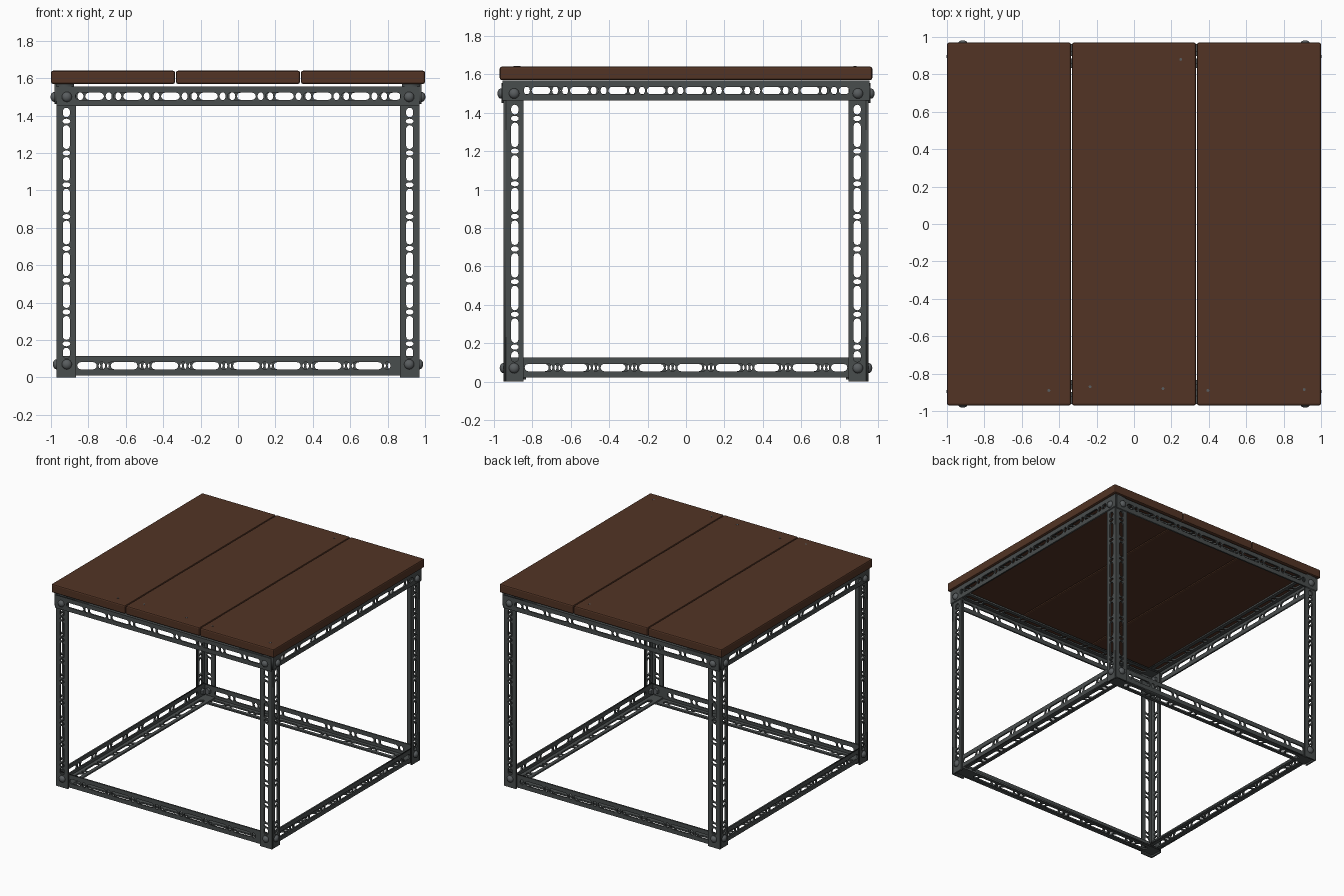
import bpy, bmesh, math
from mathutils import Vector, Matrix

if "Cube" in bpy.data.objects:
    bpy.data.objects.remove(bpy.data.objects["Cube"], do_unlink=True)


def material(name, rgb, rough):
    m = bpy.data.materials.new(name)
    m.use_nodes = True
    m.diffuse_color = (*rgb, 1)
    node = next(n for n in m.node_tree.nodes if n.type == 'BSDF_PRINCIPLED')
    node.inputs["Base Color"].default_value = (*rgb, 1)
    node.inputs["Roughness"].default_value = rough
    return m


WOOD = material("brown wood", (0.085, 0.034, 0.018), 0.7)
STEEL = material("dark grey steel", (0.066, 0.074, 0.074), 0.6)
BOLT = material("grey bolt", (0.1, 0.11, 0.115), 0.5)
T = 0.012      # sheet thickness
W = 0.105      # flange width
X, Y, Z = Vector((1, 0, 0)), Vector((0, 1, 0)), Vector((0, 0, 1))


def add_object(name, bm, mat):
    mesh = bpy.data.meshes.new(name)
    bm.to_mesh(mesh)
    bm.free()
    mesh.materials.append(mat)
    ob = bpy.data.objects.new(name, mesh)
    bpy.context.collection.objects.link(ob)
    return ob


def stadium(a, b, r):
    """Outline of a round-ended slot from a to b."""
    arc = [math.pi * (i / 6 - 0.5) for i in range(7)]
    right = [(b - r + r * math.cos(t), r * math.sin(t)) for t in arc]
    left = [(a + r - r * math.cos(t), -r * math.sin(t)) for t in arc]
    return right + left


def oval(c, ru, rv):
    steps = [math.tau * i / 12 for i in range(12)]
    return [(c + ru * math.cos(t), rv * math.sin(t)) for t in steps]


def flange(length, width, pitch, offset, limit):
    """Flat perforated strip: long slots alternating with small ovals."""
    h, w = length / 2, width / 2
    loops = [[(-h, -w), (h, -w), (h, w), (-h, w)]]
    for k in range(-6, 7):
        mid = offset + k * pitch
        a = max(mid - 0.375 * pitch, -limit)
        b = min(mid + 0.375 * pitch, limit)
        if b - a > 0.05:
            loops.append(stadium(a, b, 0.019))
        c = mid + pitch / 2
        if abs(c) < limit - 0.02:
            loops.append(oval(c, 0.08 * pitch, 0.021))
    cu = bpy.data.curves.new("strip", 'CURVE')
    cu.dimensions = '2D'
    cu.fill_mode = 'BOTH'
    cu.extrude = T / 2
    for pts in loops:
        s = cu.splines.new('POLY')
        s.points.add(len(pts) - 1)
        for p, (u, v) in zip(s.points, pts):
            p.co = (u, v, 0, 1)
        s.use_cyclic_u = True
    ob = bpy.data.objects.new("strip", cu)
    bpy.context.collection.objects.link(ob)
    deps = bpy.context.evaluated_depsgraph_get()
    mesh = bpy.data.meshes.new_from_object(ob.evaluated_get(deps))
    bpy.data.objects.remove(ob, do_unlink=True)
    bpy.data.curves.remove(cu)
    return mesh


def angle_bar(name, corner, u, v, w, length, pitch, offset, limit):
    """Slotted angle: one flange runs along v, the other along w."""
    bm = bmesh.new()
    for along, normal, start in ((v, w, 0), (w, v, T)):
        mesh = flange(length, W - start, pitch, offset, limit)
        centre = corner + along * (W + start) / 2 + normal * T / 2
        m = Matrix((u, along, normal)).transposed().to_4x4()
        m.translation = centre
        mesh.transform(m)
        bm.from_mesh(mesh)
        bpy.data.meshes.remove(mesh)
    bmesh.ops.remove_doubles(bm, verts=bm.verts, dist=1e-5)
    bmesh.ops.recalc_face_normals(bm, faces=bm.faces)
    add_object(name, bm, STEEL)


def bolt(name, point, out):
    """Domed head outside, hexagonal nut inside."""
    rot = out.to_track_quat('Z', 'Y').to_matrix().to_4x4()
    base = Matrix.Translation(point) @ rot
    bm = bmesh.new()
    bmesh.ops.create_uvsphere(bm, u_segments=16, v_segments=8, radius=0.027,
                              matrix=base @ Matrix.Diagonal((1, 1, 0.75, 1)))
    bmesh.ops.create_cone(bm, cap_ends=True, segments=6, radius1=0.025, radius2=0.025, depth=0.02,
                          matrix=base @ Matrix.Translation((0, 0, -2 * T - 0.01)))
    ob = add_object(name, bm, BOLT)
    bpy.context.view_layer.objects.active = ob
    bpy.ops.object.select_all(action='DESELECT')
    ob.select_set(True)
    bpy.ops.object.shade_smooth_by_angle(angle=math.radians(35))


# Legs with bolts at top and bottom
for sx, xs in ((-1, "right"), (1, "left")):
    for sy, ys in ((-1, "front"), (1, "back")):
        tag = f"{ys}_{xs}"
        angle_bar(f"{tag}_leg", Vector((sx * 0.97, sy * 0.95, 0.772)), Z, -sx * X, -sy * Y,
                  1.544, 0.17, 0.003, 0.67)
        for z, lvl, lift in ((0.07, "bottom", 0), (1.5, "top", T)):
            bolt(f"{tag}_{lvl}_end_bolt", Vector((sx * 0.915, sy * (0.95 + lift), z)), sy * Y)
            bolt(f"{tag}_{lvl}_side_bolt", Vector((sx * (0.97 + lift), sy * 0.895, z)), sx * X)

# Top rails wrap outside the legs, bottom rails sit inside them
for s, ys, xs in ((-1, "front", "right"), (1, "back", "left")):
    shift = 0.045 + s * 0.026
    angle_bar(f"{ys}_top_rail", Vector((0, s * (0.95 + T), 1.556)), X, -Z, -s * Y,
              1.94, 0.203, shift, 0.87)
    angle_bar(f"{xs}_top_rail", Vector((s * (0.97 + T), 0, 1.568)), Y, -Z, -s * X,
              1.91, 0.2, shift, 0.85)
    angle_bar(f"{ys}_bottom_rail", Vector((0, s * (0.95 - T), 0.01)), X, Z, -s * Y,
              1.91, 0.218, 0.045 + s * 0.01, 0.86)
    angle_bar(f"{xs}_bottom_rail", Vector((s * (0.97 - T), 0, 0.02)), Y, Z, -s * X,
              1.85, 0.2, 0.02 + s * 0.01, 0.84)

# Three table boards with softened edges
for i, name in enumerate(("right_board", "middle_board", "left_board")):
    bm = bmesh.new()
    size = Matrix.Diagonal((0.663, 1.94, 0.07, 1))
    bmesh.ops.create_cube(bm, size=1, matrix=Matrix.Translation(((i - 1) * 0.6685, 0, 1.605)) @ size)
    ob = add_object(name, bm, WOOD)
    mod = ob.modifiers.new("soft edges", 'BEVEL')
    mod.width = 0.01
    mod.segments = 2

# Small screw tips flush with the boards
tips = ((-0.455, -0.89), (-0.235, -0.87), (0.155, -0.88), (0.395, -0.89), (0.91, -0.885), (0.25, 0.88))
for i, (x, y) in enumerate(tips):
    bm = bmesh.new()
    bmesh.ops.create_cone(bm, cap_ends=True, segments=8, radius1=0.008, radius2=0.008, depth=0.006,
                          matrix=Matrix.Translation((x, y, 1.639)))
    add_object(f"screw_tip_{i + 1}", bm, BOLT)
